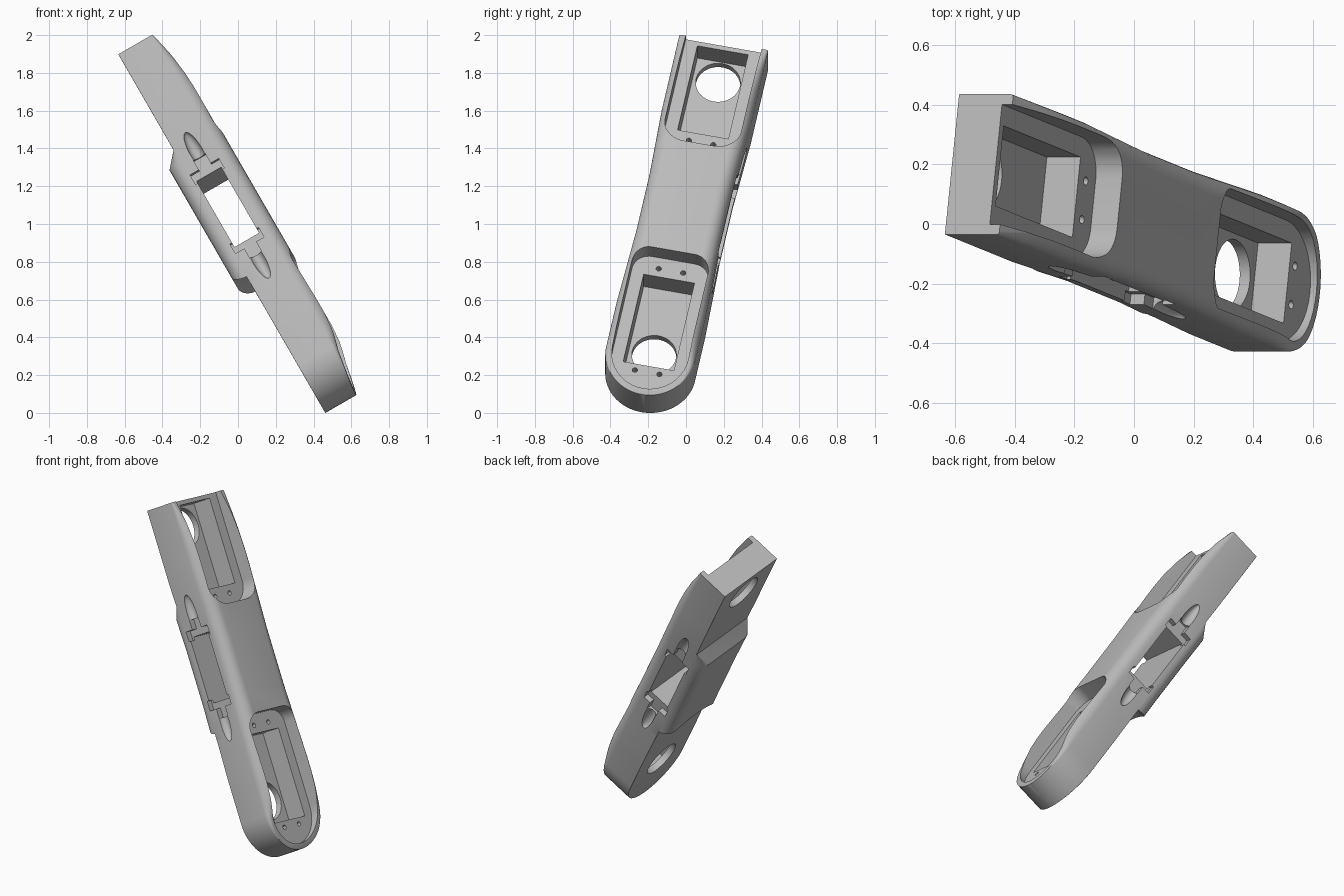
import bpy, bmesh
from math import sin, cos, pi, radians
from mathutils import Matrix, Vector

if "Cube" in bpy.data.objects:
    bpy.data.objects.remove(bpy.data.objects["Cube"])

# Local frame while building: x across the bar, y along it, z through its thickness
HALF, SLAB, BULGE = 0.24, 0.10, 0.172
ROUND_Y, TOP_Y, FLOOR = -0.878, 1.066, 0.07

grey = bpy.data.materials.new("light grey")
grey.use_nodes = True
grey.diffuse_color = (0.5, 0.5, 0.5, 1)
grey.node_tree.nodes["Principled BSDF"].inputs["Base Color"].default_value = (0.5, 0.5, 0.5, 1)


def interp(table, y):
    for (a, p), (b, q) in zip(table, table[1:]):
        if y <= b:
            return p + (q - p) * max(0, y - a) / (b - a)
    return table[-1][1]


def add_object(name, bm):
    bmesh.ops.recalc_face_normals(bm, faces=bm.faces)
    me = bpy.data.meshes.new(name)
    bm.to_mesh(me)
    bm.free()
    ob = bpy.data.objects.new(name, me)
    bpy.context.collection.objects.link(ob)
    return ob


def loft(name, rings):
    bm = bmesh.new()
    loops = [[bm.verts.new(p) for p in ring] for ring in rings]
    n = len(loops[0])
    for a, b in zip(loops, loops[1:]):
        for i in range(n):
            j = (i + 1) % n
            bm.faces.new((a[i], a[j], b[j], b[i]))
    bm.faces.new(loops[0])
    bm.faces.new(loops[-1])
    return add_object(name, bm)


def rounded(x0, x1, y0, y1, radii, steps=10):
    """Rectangle outline with its own radius at each corner."""
    corners = [(x1, y1, -1, -1, 0), (x0, y1, 1, -1, 1), (x0, y0, 1, 1, 2), (x1, y0, -1, 1, 3)]
    pts = []
    for (x, y, sx, sy, q), r in zip(corners, radii):
        for i in range(steps + 1):
            a = (q + i / steps) * pi / 2
            pts.append((x + sx * r + r * cos(a), y + sy * r + r * sin(a)))
    return pts


cutters = []


def cut_prism(outline, z0, z1):
    cutters.append(loft("cutter", [[(x, y, z) for x, y in outline] for z in (z0, z1)]))


def cut_box(x0, x1, y0, y1, z0, z1):
    cut_prism([(x0, y0), (x1, y0), (x1, y1), (x0, y1)], z0, z1)


def cut_round(x, y, r, z0, z1, n=48):
    cut_prism([(x + r * cos(2 * pi * i / n), y + r * sin(2 * pi * i / n)) for i in range(n)], z0, z1)


# Main bar: rounded cross-sections lofted along its length
front = [(-1.12, 0.088), (-0.9, 0.127), (-0.78, 0.161), (-0.68, BULGE),
         (0.7, BULGE), (0.8, 0.165), (0.93, 0.142), (TOP_Y, 0.11)]
back = [(-0.361, SLAB), (-0.36, BULGE), (0.4, BULGE), (0.47, SLAB)]
waist = [(-0.6, HALF), (-0.15, 0.225), (0.2, 0.225), (0.6, HALF)]
stations = [ROUND_Y - HALF * cos(radians(a)) for a in range(4, 90, 5)]
stations += [ROUND_Y, -0.78, -0.68, -0.6, -0.361, -0.36, -0.15, 0.2, 0.4, 0.47, 0.6, 0.7, 0.8, 0.93, TOP_Y]
rings = []
for y in stations:
    half = interp(waist, y)
    if y < ROUND_Y:
        half = (HALF ** 2 - (y - ROUND_Y) ** 2) ** 0.5
    top, low = interp(front, y), interp(back, y)
    rt = min(half * 0.4, max(0.002, top - SLAB))
    rb = min(half * 0.4, max(0.002, low - SLAB))
    rings.append([(x, y, z) for x, z in rounded(-half, half, -low, top, (rt, rt, rb, rb), 6)])
bar = loft("bar_body", rings)

# Open recesses at both ends, the lower one following the round end
cut_prism(rounded(-0.205, 0.205, 0.4, 1.3, (0.01, 0.01, 0.12, 0.12)), FLOOR, 0.4)
cut_prism(rounded(-0.205, 0.205, ROUND_Y - 0.205, -0.27, (0.09, 0.09, 0.204, 0.204)), FLOOR, 0.4)

# Deep rectangular pockets with round shaft holes and screw holes
for y0, y1, hole_y, screw_ys in ((0.515, 1.04, 0.915, (0.464,)), (-0.93, -0.385, -0.783, (-0.336, -0.968))):
    cut_box(-0.137, 0.137, y0, y1, -0.06, 0.3)
    cut_round(0, hole_y, 0.118, -0.3, 0)
    for y in screw_ys:
        for x in (-0.066, 0.066):
            cut_round(x, y, 0.014, 0, 0.3, 16)

# Curved clearance that ends the back bulge
cut_round(0, -0.62, 0.38, -0.4, -SLAB - 0.0005, 96)

# Side window with stepped notches and tapering cable grooves
cut_box(-0.5, 0.5, -0.14, 0.27, -0.077, 0.073)
for end, d in ((0.27, 1), (-0.14, -1)):
    for side in (-1, 1):
        xs = sorted((side * 0.19, side * 0.5))
        for a, b, z0, z1 in ((-0.02, 0.04, -0.09, 0.085), (0.02, 0.1, -0.036, 0.036)):
            ys = sorted((end + d * a, end + d * b))
            cut_box(*xs, *ys, z0, z1)
        bm = bmesh.new()
        place = Matrix.Translation((side * HALF, end + d * 0.13, 0)) @ Matrix.Diagonal((0.04, 0.12, 0.036, 1))
        bmesh.ops.create_uvsphere(bm, u_segments=24, v_segments=16, radius=1, matrix=place)
        cutters.append(add_object("cutter", bm))

# Apply the cuts
for c in cutters:
    c.hide_render = True
    mod = bar.modifiers.new("cut", "BOOLEAN")
    mod.operation, mod.solver, mod.object = "DIFFERENCE", "EXACT", c
bpy.context.view_layer.update()
result = bpy.data.meshes.new_from_object(bar.evaluated_get(bpy.context.evaluated_depsgraph_get()))
bar.modifiers.clear()
bar.data = result
for c in cutters:
    bpy.data.objects.remove(c)

# Tilt the finished bar into its standing pose
tilt, roll = radians(30), radians(11.5)
up = Vector((-sin(tilt), 0, cos(tilt)))
side_dir = Vector((0, 1, 0))
across = side_dir * cos(roll) - up * sin(roll)
along = side_dir * sin(roll) + up * cos(roll)
normal = across.cross(along)
pose = Matrix((across, along, normal)).transposed().to_4x4()
result.transform(Matrix.Translation((0, 0, 1)) @ pose @ Matrix.Translation((-0.013, 0, 0)))

result.materials.clear()
result.materials.append(grey)
bpy.ops.object.select_all(action="DESELECT")
bar.select_set(True)
bpy.context.view_layer.objects.active = bar
bpy.ops.object.shade_smooth_by_angle(angle=radians(30))
